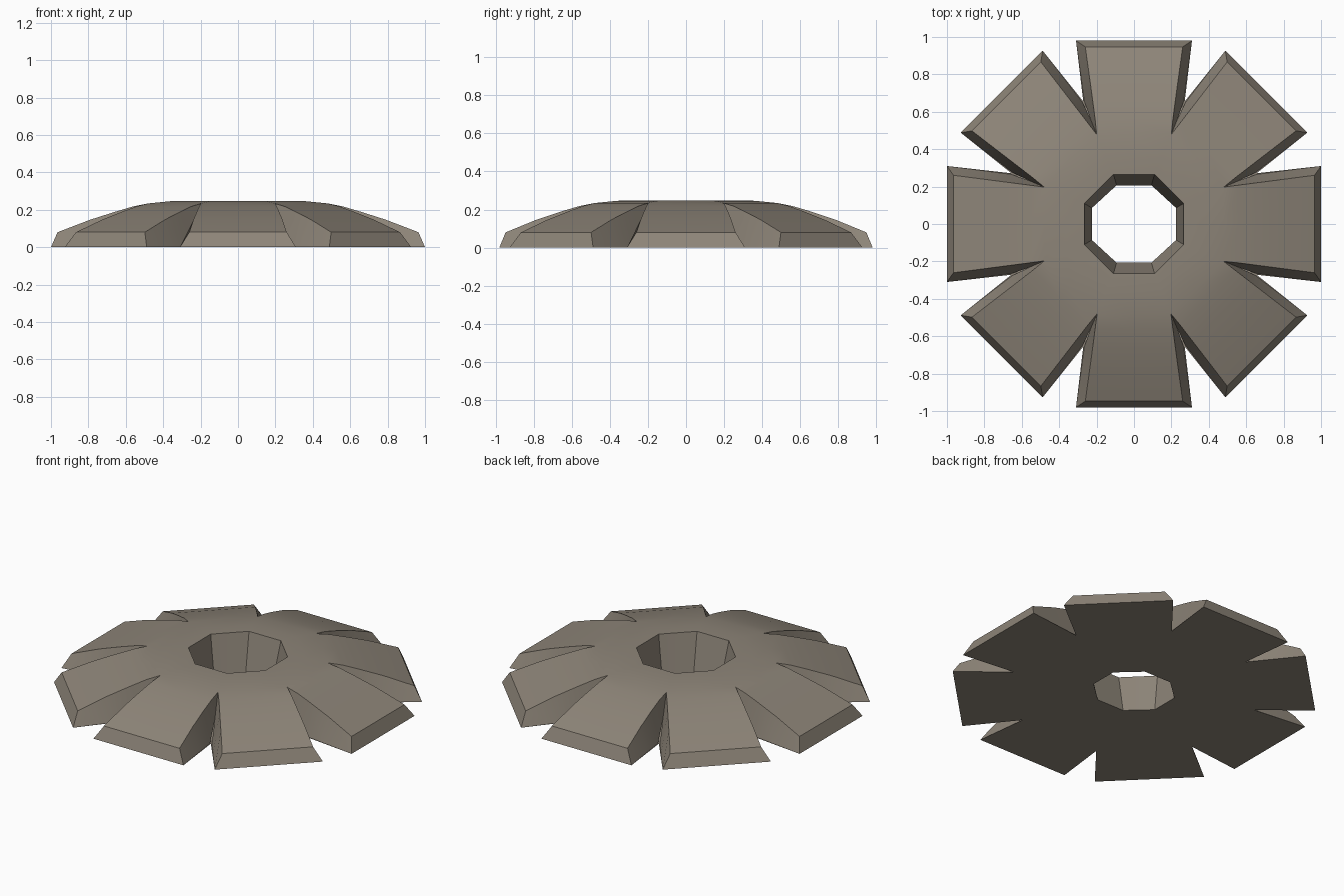
import bpy, bmesh, math
from mathutils import Vector

if "Cube" in bpy.data.objects:
    bpy.data.objects.remove(bpy.data.objects["Cube"])

T = math.tan(math.pi / 8)          # half-sector slope of an eight-fold ring
INSET = 0.045                      # how far the petal sides lean in towards the top
# radial profile of the upper surface: radius, height
PROFILE = [(0.265, 0.247), (0.36, 0.246), (0.48, 0.234), (0.56, 0.218),
           (0.655, 0.19), (0.79, 0.147), (0.965, 0.08)]


def half_width(r):
    """Half width of a petal at ground level."""
    return 0.31 - 0.13 * (1.0 - r)


def add_petal(bm, index):
    ang = index * math.pi / 4
    c, s = math.cos(ang), math.sin(ang)
    end = 0.98 if index in (2, 6) else 1.0

    def vert(r, w, z, hole=False):
        if r > 0.7:
            r = 0.7 + (r - 0.7) * (end - 0.7) / 0.3
        y = r * s + w * c
        return bm.verts.new((r * c - w * s, y * 0.92 if hole else y, z))

    # upper surface rows with a crown line down the middle
    top, low = [], []
    for r, z in PROFILE:
        hw = half_width(r)
        tw = min(hw - INSET, r * T)
        top.append([vert(r, k * tw, z) for k in (-1, 0, 1)])
        if tw >= r * T - 0.002:
            low.append(None)                      # neighbours touch here
        else:                                     # wall foot: ground or valley
            if hw > r * T:
                f = (r * T - tw) / (hw - tw)
                zw, w = z * (1 - f), r * T
            else:
                zw, w = 0.0, hw
            rr = 1.0 if r == PROFILE[-1][0] else r
            if rr == 1.0:
                w = half_width(1.0)
            low.append([vert(rr, -w, zw), vert(rr, 0, 0), vert(rr, w, zw)])
    for a, b in zip(top, top[1:]):
        for k in (0, 1):
            bm.faces.new((a[k], b[k], b[k + 1], a[k + 1]))
    # leaning side walls
    for i in range(len(top) - 1):
        for k in (0, 2):
            a, b, d = top[i][k], top[i + 1][k], low[i + 1]
            if d is None:
                continue
            ring = [a, b, d[k]] + ([low[i][k]] if low[i] else [])
            bm.faces.new(ring if k == 0 else ring[::-1])
    # outer end face
    t, d = top[-1], low[-1]
    for k in (0, 1):
        bm.faces.new((t[k], d[k], d[k + 1], t[k + 1]))
    # hole wall
    h = [vert(0.225, k * 0.225 * T, 0, True) for k in (-1, 0, 1)]
    for k in (0, 1):
        bm.faces.new((h[k], top[0][k], top[0][k + 1], h[k + 1]))
    # flat underside, out to the valley foot and then to the petal end
    rv = 0.655
    v = [vert(rv, k * rv * T, 0) for k in (-1, 0, 1)]
    e = [vert(1.0, k * half_width(1.0), 0) for k in (-1, 0, 1)]
    for a, b in ((h, v), (v, e)):
        for k in (0, 1):
            bm.faces.new((a[k], a[k + 1], b[k + 1], b[k]))


bm = bmesh.new()
for i in range(8):
    add_petal(bm, i)
bmesh.ops.remove_doubles(bm, verts=bm.verts, dist=0.006)
bmesh.ops.recalc_face_normals(bm, faces=bm.faces)

mesh = bpy.data.meshes.new("petal_ring")
bm.to_mesh(mesh)
bm.free()
ring = bpy.data.objects.new("petal_ring", mesh)
bpy.context.collection.objects.link(ring)

mat = bpy.data.materials.new("warm grey stone")
mat.diffuse_color = (0.27, 0.235, 0.19, 1)
mat.use_nodes = True
mat.node_tree.nodes["Principled BSDF"].inputs["Base Color"].default_value = mat.diffuse_color
mesh.materials.append(mat)

bpy.context.view_layer.objects.active = ring
ring.select_set(True)
bpy.ops.object.shade_smooth_by_angle(angle=math.radians(30))
